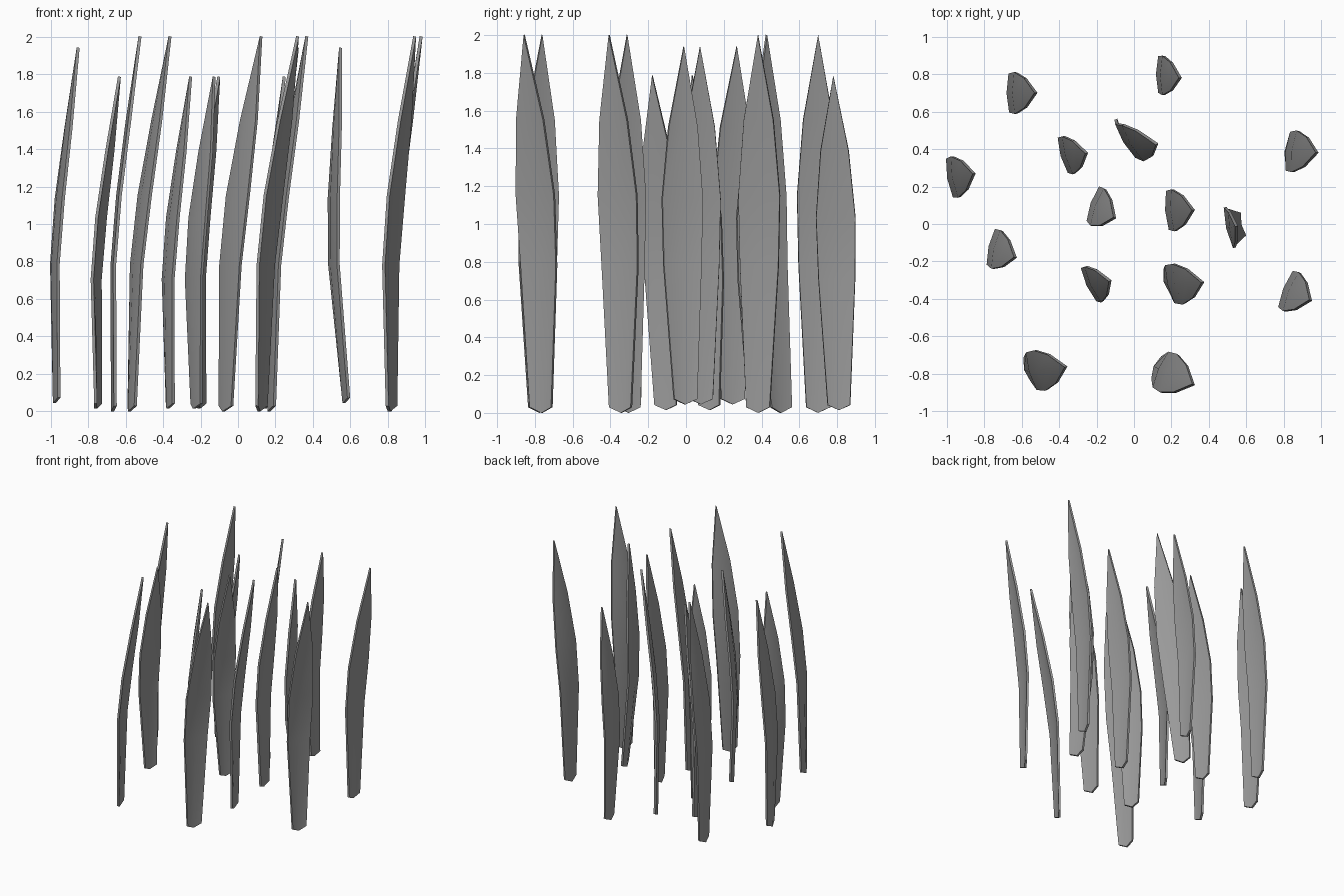
import bpy, bmesh, math
from mathutils import Vector

cube = bpy.data.objects.get("Cube")
if cube:
    bpy.data.objects.remove(cube, do_unlink=True)

# One plain grey for every blade
grey = bpy.data.materials.new("leaf_grey")
grey.use_nodes = True
GREY = (0.32, 0.32, 0.32, 1)
grey.diffuse_color = GREY
grey.node_tree.nodes["Principled BSDF"].inputs["Base Color"].default_value = GREY

THICK = 0.016
BULGE = 0.012
# Rows up the blade: share of height, half width, backward bow
ROWS = [(0.015, 0.062, 0.0), (0.39, 0.102, 0.055),
        (0.575, 0.11, 0.05), (0.775, 0.078, 0.026)]


def blade(name, base, tip, low, high, yaw, width=1.0):
    """Leaf bowed away from the line between its base and its tip."""
    a = math.radians(yaw)
    out = Vector((math.cos(a), math.sin(a), 0))
    side = Vector((-math.sin(a), math.cos(a), 0))
    foot, top = Vector((*base, low)), Vector((*tip, high))
    bm = bmesh.new()
    rows = []
    for i, (t, half, bow) in enumerate(ROWS):
        row = []
        for s in (-1, 0, 1):
            # the bottom row drops to a blunt point in the middle
            h = 0 if i == 0 and s == 0 else t
            bulge = BULGE if s == 0 else 0
            p = foot.lerp(top, h) - out * (bow + bulge) + side * s * half * width
            row.append(bm.verts.new(p))
        rows.append(row)
    for r, n in zip(rows, rows[1:]):
        for c in (0, 1):
            bm.faces.new((r[c], r[c + 1], n[c + 1], n[c]))
    point = bm.verts.new(top)
    for c in (0, 1):
        bm.faces.new((rows[-1][c], rows[-1][c + 1], point))

    # Thicken the sheet evenly about its middle
    bm.normal_update()
    bmesh.ops.solidify(bm, geom=bm.faces[:], thickness=THICK)
    bmesh.ops.recalc_face_normals(bm, faces=bm.faces[:])
    mesh = bpy.data.meshes.new(name)
    bm.to_mesh(mesh)
    bm.free()
    mesh.materials.append(grey)
    ob = bpy.data.objects.new(name, mesh)
    bpy.context.collection.objects.link(ob)
    bpy.ops.object.select_all(action='DESELECT')
    ob.select_set(True)
    bpy.context.view_layer.objects.active = ob
    bpy.ops.object.shade_smooth_by_angle(angle=math.radians(35))


# Each blade: base, tip, turn
TALL = [((-0.65, 0.70), (-0.515, 0.70), 1),
        ((-0.06, 0.51), (0.13, 0.43), 31),
        ((0.83, 0.38), (0.985, 0.38), -7),
        ((0.185, -0.30), (0.375, -0.31), 14),
        ((0.825, -0.35), (0.95, -0.41), -22),
        ((-0.56, -0.77), (-0.355, -0.76), 16),
        ((0.13, -0.77), (0.325, -0.86), -24)]
MIDDLE = [((-0.96, 0.25), (-0.845, 0.27), 10),
          ((0.20, 0.08), (0.325, 0.075), 4),
          ((0.585, 0.0), (0.555, -0.01), 13)]
SHORT = [((0.165, 0.81), (0.255, 0.78), 0),
         ((-0.355, 0.39), (-0.245, 0.38), 16),
         ((-0.19, 0.12), (-0.095, 0.03), -20),
         ((-0.74, -0.11), (-0.625, -0.18), -13),
         ((-0.215, -0.29), (-0.12, -0.30), 25)]

for kind, group, low, high, width in (("tall", TALL, 0.0, 2.0, 1.0),
                                      ("middle", MIDDLE, 0.045, 1.94, 1.0),
                                      ("short", SHORT, 0.015, 1.785, 0.94)):
    for i, (base, tip, yaw) in enumerate(group, 1):
        blade(f"{kind}_blade_{i}", base, tip, low, high, yaw, width)
